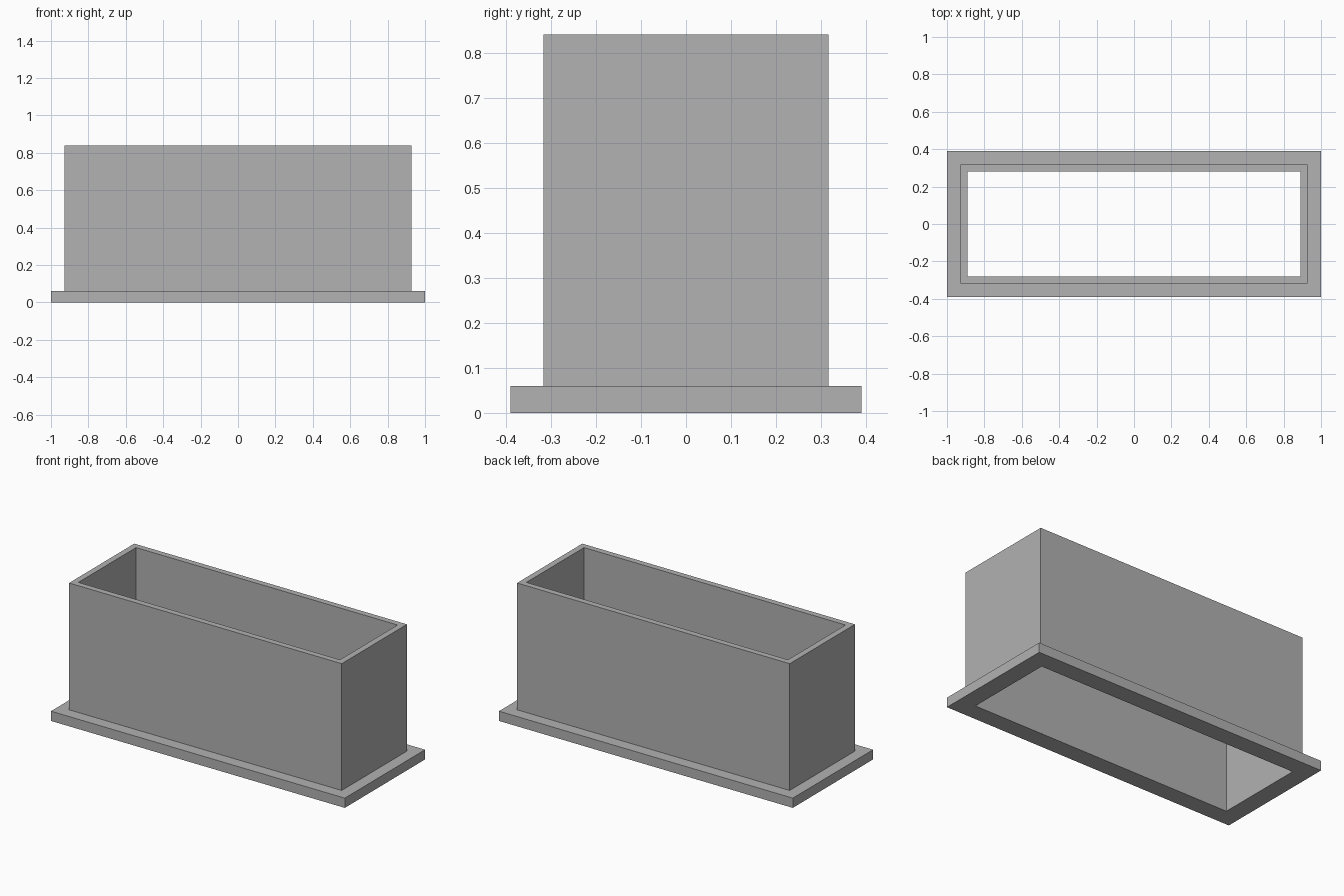
import bpy
import bmesh

cube = bpy.data.objects.get("Cube")
if cube:
    bpy.data.objects.remove(cube, do_unlink=True)

GREY = (0.445, 0.445, 0.445, 1)
grey = bpy.data.materials.new("plain grey")
grey.use_nodes = True
grey.diffuse_color = GREY
grey.node_tree.nodes["Principled BSDF"].inputs["Base Color"].default_value = GREY

# Half sizes of the rectangles, and the heights
FLANGE = (1.0, 0.39)
OUTER = (0.928, 0.317)
INNER = (0.89, 0.28)
FLANGE_TOP, RIM = 0.06, 0.84

# Wall section, from the inner bottom edge round to the inner rim
section = [(INNER, 0), (FLANGE, 0), (FLANGE, FLANGE_TOP),
           (OUTER, FLANGE_TOP), (OUTER, RIM), (INNER, RIM)]


def rectangle(bm, half, z):
    """Four corner vertices, anticlockwise from above."""
    corners = [(-1, -1), (1, -1), (1, 1), (-1, 1)]
    return [bm.verts.new((sx * half[0], sy * half[1], z)) for sx, sy in corners]


# Open rectangular sleeve with a flange round its foot
bm = bmesh.new()
rings = [rectangle(bm, half, z) for half, z in section]
for low, high in zip(rings, rings[1:] + rings[:1]):
    for i in range(4):
        j = (i + 1) % 4
        bm.faces.new((low[i], low[j], high[j], high[i]))
bmesh.ops.recalc_face_normals(bm, faces=bm.faces)

mesh = bpy.data.meshes.new("flanged_sleeve")
bm.to_mesh(mesh)
bm.free()
mesh.materials.append(grey)
sleeve = bpy.data.objects.new("flanged_sleeve", mesh)
bpy.context.collection.objects.link(sleeve)
